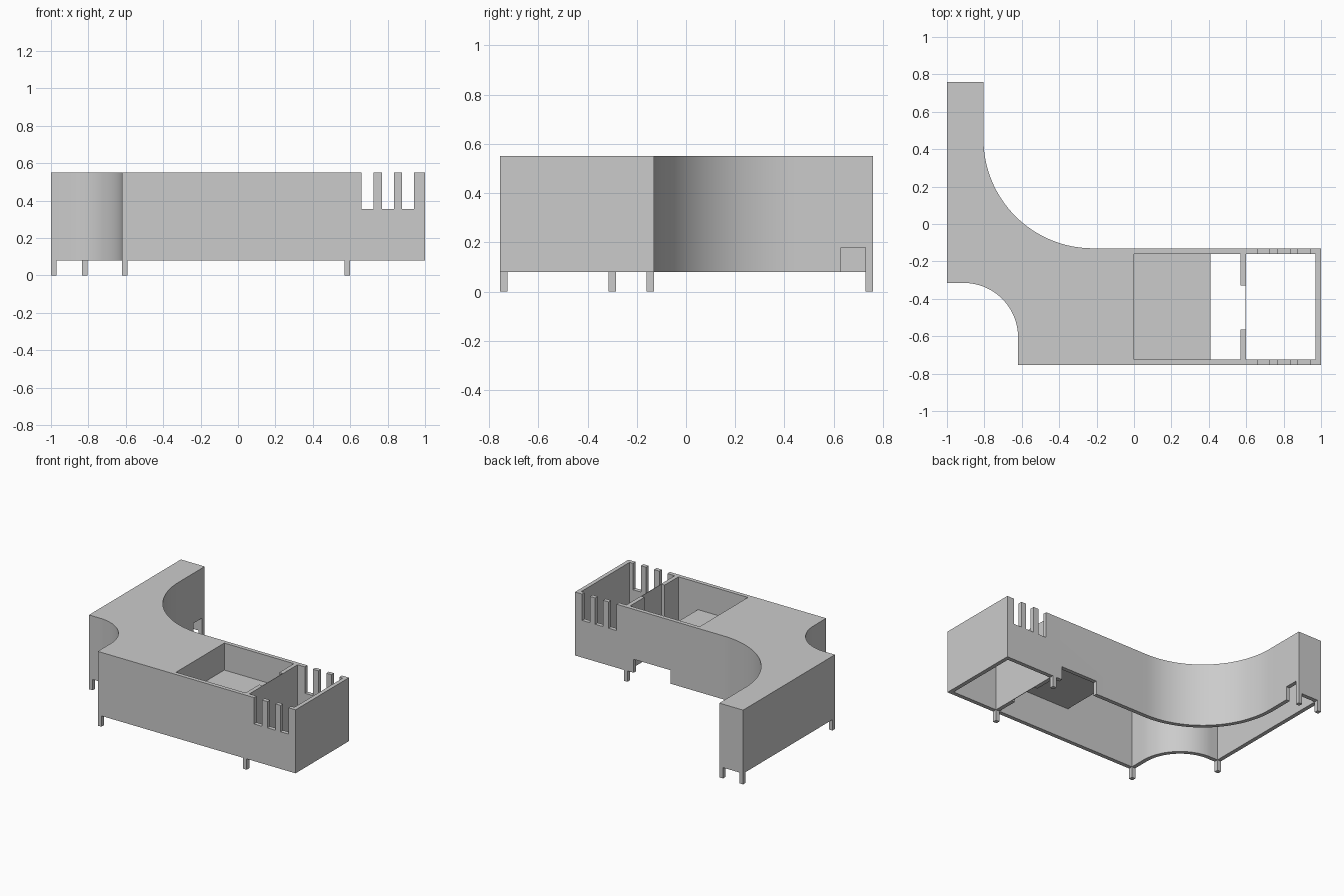
import bpy, bmesh
from math import cos, sin, pi, radians

cube = bpy.data.objects.get("Cube")
if cube:
    bpy.data.objects.remove(cube, do_unlink=True)

WALL = 0.03
BASE, TOP = 0.08, 0.55
FRONT, MIDDLE, BACK = -0.755, -0.13, 0.76

grey = bpy.data.materials.new("plain grey")
grey.use_nodes = True
grey.diffuse_color = (0.6, 0.6, 0.6, 1)
grey.node_tree.nodes["Principled BSDF"].inputs["Base Color"].default_value = (0.6, 0.6, 0.6, 1)


def prism(name, outline, z0, z1):
    """Extrude a flat outline between two heights."""
    bm = bmesh.new()
    base = bm.faces.new([bm.verts.new((x, y, z0)) for x, y in outline])
    walls = bmesh.ops.extrude_face_region(bm, geom=[base])
    top = [v for v in walls["geom"] if isinstance(v, bmesh.types.BMVert)]
    bmesh.ops.translate(bm, verts=top, vec=(0, 0, z1 - z0))
    bmesh.ops.recalc_face_normals(bm, faces=bm.faces)
    mesh = bpy.data.meshes.new(name)
    bm.to_mesh(mesh)
    bm.free()
    mesh.materials.append(grey)
    ob = bpy.data.objects.new(name, mesh)
    bpy.context.collection.objects.link(ob)
    return ob


def box(name, x0, x1, y0, y1, z0, z1):
    return prism(name, [(x0, y0), (x1, y0), (x1, y1), (x0, y1)], z0, z1)


def arc(cx, cy, r, a0, a1, n=32):
    return [(cx + r * cos(a0 + (a1 - a0) * i / n),
             cy + r * sin(a0 + (a1 - a0) * i / n)) for i in range(n + 1)]


def plan(inset, end):
    """L-shaped plan with two concave corners, shrunk by the inset."""
    t = inset
    pts = [(-1 + t, BACK - t), (-1 + t, -0.315 + t)]
    pts += arc(-0.91, -0.605, 0.29 + t, pi / 2, 0)
    pts += [(-0.62 + t, FRONT + t), (end, FRONT + t), (end, MIDDLE - t)]
    pts += arc(-0.22, 0.455, 0.585 + t, 1.5 * pi, pi)
    pts += [(-0.805 - t, BACK - t)]
    return pts


def cut(target, cutter):
    cutter.hide_render = True
    mod = target.modifiers.new("cut", "BOOLEAN")
    mod.operation = "DIFFERENCE"
    mod.solver = "EXACT"
    mod.object = cutter
    bpy.context.view_layer.objects.active = target
    bpy.ops.object.modifier_apply(modifier=mod.name)
    bpy.data.objects.remove(cutter, do_unlink=True)


# Main body, hollowed out from below
body = prism("hollow_body", plan(0, 1), BASE, TOP)
cut(body, prism("hollow_cutter", plan(WALL, -WALL), -0.1, TOP - WALL))

# Open compartments, tray floor and partition
y0, y1 = FRONT + WALL, MIDDLE - WALL
cut(body, box("under_tray_cutter", -0.05, 0.5, y0, y1, -0.1, 0.32))
cut(body, box("tray_cutter", 0, 0.5, y0, y1, 0.35, 1))
cut(body, box("shaft_cutter", 0.41, 0.57, y0, y1, -0.1, 1))
cut(body, box("end_room_cutter", 0.6, 1 - WALL, y0, y1, -0.1, 1))

# Recess in the partition, leaving a thin panel
cut(body, box("recess_cutter", 0.5, 0.596, -0.565, -0.33, -0.1, 1))

# Three slots through both long walls
for x in (0.66, 0.77, 0.877):
    cut(body, box("slot_cutter", x, x + 0.065, -1, 0, 0.355, 1))

# Low notches in the rear wall and the inner side wall
cut(body, box("rear_notch_cutter", 0.22, 0.52, y1 - 0.01, 0, -0.1, 0.18))
cut(body, box("side_notch_cutter", -0.86, -0.7, 0.63, BACK - WALL, -0.1, 0.18))

bpy.ops.object.select_all(action="DESELECT")
body.select_set(True)
bpy.context.view_layer.objects.active = body
bpy.ops.object.shade_smooth_by_angle(angle=radians(30))

# Square feet
feet = {
    "rear_right_foot": (-1, BACK - WALL),
    "rear_inner_foot": (-0.835, BACK - WALL),
    "side_foot": (-1, -0.315),
    "front_right_foot": (-0.62, FRONT),
    "front_left_foot": (0.57, FRONT),
    "middle_left_foot": (0.57, MIDDLE - WALL),
}
for name, (x, y) in feet.items():
    box(name, x, x + WALL, y, y + WALL, 0, BASE)
